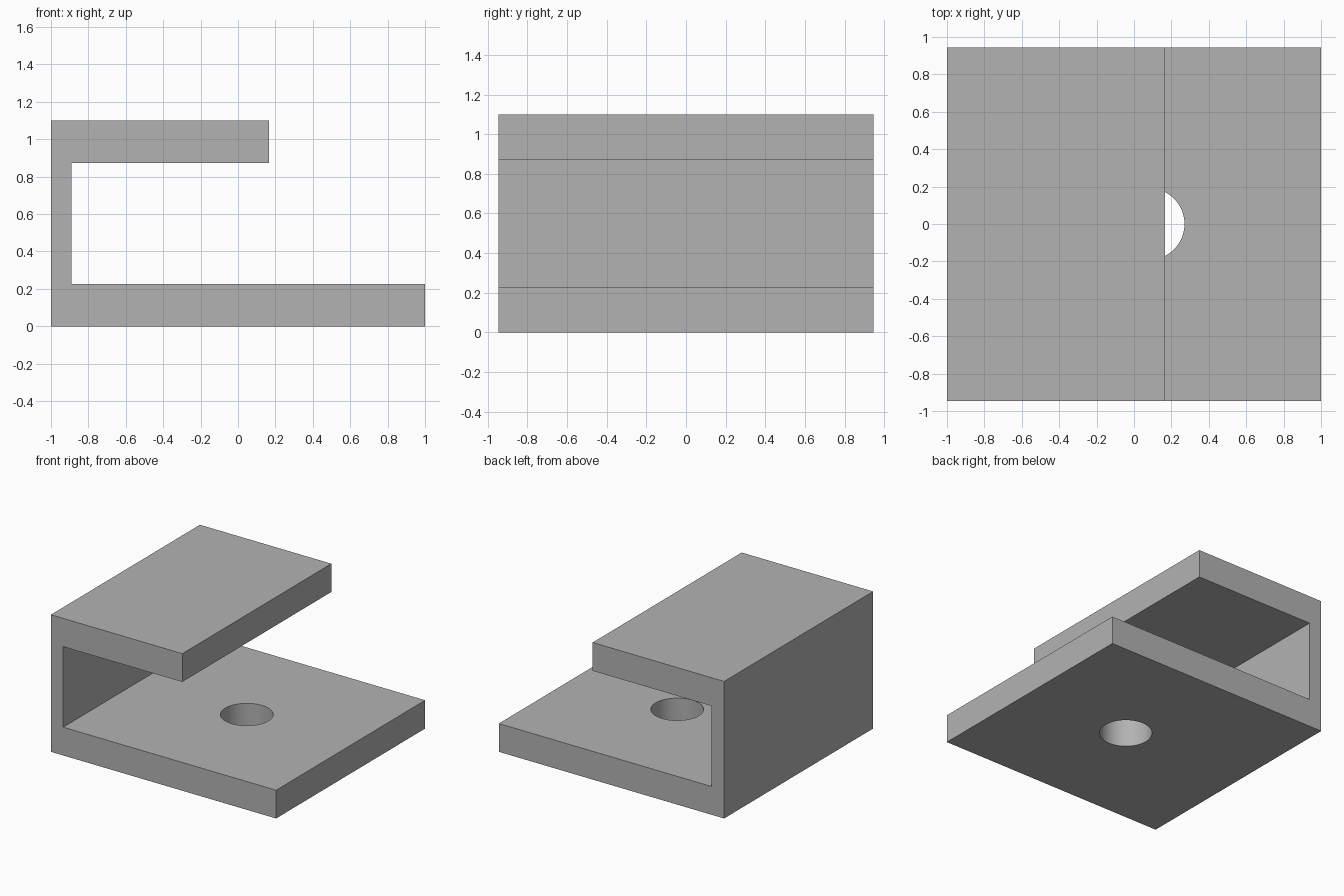
import bpy, bmesh, math

cube = bpy.data.objects.get("Cube")
if cube:
    bpy.data.objects.remove(cube, do_unlink=True)

# Plain grey material
grey = bpy.data.materials.new("plain grey")
grey.use_nodes = True
colour = (0.45, 0.45, 0.45, 1)
grey.diffuse_color = colour
grey.node_tree.nodes["Principled BSDF"].inputs["Base Color"].default_value = colour

# Bracket dimensions
half_depth = 0.945
left, wall, lip, right = -1.0, -0.89, 0.167, 1.0
base_top, arm_bottom, height = 0.227, 0.873, 1.1

# C-shaped side profile, extruded along y
profile = [(left, 0), (right, 0), (right, base_top), (wall, base_top),
           (wall, arm_bottom), (lip, arm_bottom), (lip, height), (left, height)]
bm = bmesh.new()
face = bm.faces.new([bm.verts.new((x, -half_depth, z)) for x, z in profile])
extruded = bmesh.ops.extrude_face_region(bm, geom=[face])["geom"]
bmesh.ops.translate(bm, vec=(0, 2 * half_depth, 0),
                    verts=[g for g in extruded if isinstance(g, bmesh.types.BMVert)])
bmesh.ops.recalc_face_normals(bm, faces=bm.faces)
mesh = bpy.data.meshes.new("clamp_bracket")
bm.to_mesh(mesh)
bm.free()
mesh.materials.append(grey)
bracket = bpy.data.objects.new("clamp_bracket", mesh)
bpy.context.collection.objects.link(bracket)

# Round bolt hole through the base plate only
bpy.ops.mesh.primitive_cylinder_add(vertices=64, radius=0.192, depth=0.6,
                                    location=(0.078, 0, base_top / 2))
cutter = bpy.context.object
cutter.name = "bolt_hole_cutter"
cutter.hide_render = True
cutter.data.materials.append(grey)

hole = bracket.modifiers.new("bolt_hole", "BOOLEAN")
hole.operation = "DIFFERENCE"
hole.solver = "EXACT"
hole.object = cutter

# Apply the cut, then smooth the hole wall while keeping edges sharp
bpy.ops.object.select_all(action="DESELECT")
bracket.select_set(True)
bpy.context.view_layer.objects.active = bracket
bpy.ops.object.modifier_apply(modifier=hole.name)
bpy.data.objects.remove(cutter, do_unlink=True)
bpy.ops.object.shade_smooth_by_angle(angle=math.radians(30))
